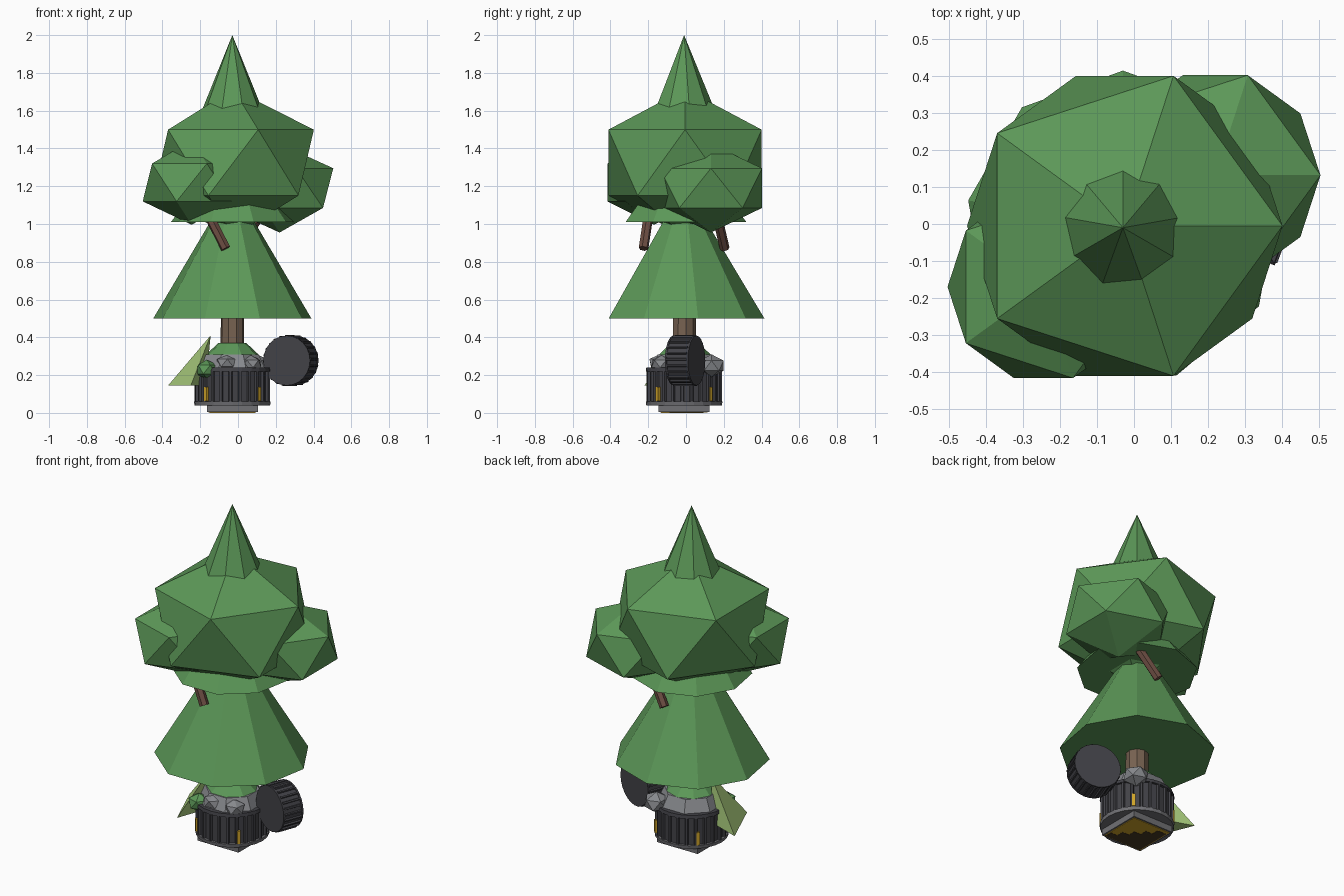
import bpy, bmesh, math
from math import sin, cos, pi
from mathutils import Vector, Matrix

old = bpy.data.objects.get("Cube")
if old:
    bpy.data.objects.remove(old, do_unlink=True)

AX, AY = -0.03, -0.01   # trunk axis


def material(name, r, g, b):
    col = [(c / 255) ** 2.2 for c in (r, g, b)] + [1]
    m = bpy.data.materials.new(name)
    m.use_nodes = True
    m.diffuse_color = col
    m.node_tree.nodes["Principled BSDF"].inputs["Base Color"].default_value = col
    return m


FOLIAGE = material("foliage green", 92, 150, 88)
LEAF = material("pale leaf green", 168, 203, 124)
BARK = material("bark brown", 118, 98, 82)
BRANCH = material("branch brown", 108, 78, 68)
DARK = material("dark grey", 68, 68, 73)
STONE = material("stone grey", 134, 136, 140)
RIM = material("rim grey", 112, 112, 116)
GOLD = material("gold", 205, 162, 45)
UNDER = material("underside brown", 72, 58, 40)


def finish(name, bm, mat, matrix=None):
    if matrix:
        bm.transform(matrix)
    bmesh.ops.recalc_face_normals(bm, faces=bm.faces)
    me = bpy.data.meshes.new(name)
    bm.to_mesh(me)
    bm.free()
    me.materials.append(mat)
    ob = bpy.data.objects.new(name, me)
    bpy.context.collection.objects.link(ob)
    return ob


def frustum(name, mat, n, r0, r1, z0, z1, x=AX, y=AY, turn=pi / 2):
    bm = bmesh.new()
    low = [bm.verts.new((x + r0 * cos(turn + 2 * pi * i / n),
                         y + r0 * sin(turn + 2 * pi * i / n), z0)) for i in range(n)]
    bm.faces.new(low)
    if r1:
        top = [bm.verts.new((x + r1 * cos(turn + 2 * pi * i / n),
                             y + r1 * sin(turn + 2 * pi * i / n), z1)) for i in range(n)]
        bm.faces.new(top)
        for i in range(n):
            j = (i + 1) % n
            bm.faces.new((low[i], low[j], top[j], top[i]))
    else:
        tip = bm.verts.new((x, y, z1))
        for i in range(n):
            bm.faces.new((low[i], low[(i + 1) % n], tip))
    return finish(name, bm, mat)


def blob(name, mat, loc, r, rz, turn=0):
    bm = bmesh.new()
    bmesh.ops.create_icosphere(bm, subdivisions=1, radius=1)
    return finish(name, bm, mat, Matrix.Translation(loc) @ Matrix.Rotation(turn, 4, 'Z')
                  @ Matrix.Diagonal((r, r, rz, 1)))


def box(name, mat, loc, size, turn=0):
    bm = bmesh.new()
    bmesh.ops.create_cube(bm, size=1)
    return finish(name, bm, mat, Matrix.Translation(loc) @ Matrix.Rotation(turn, 4, 'Z')
                  @ Matrix.Diagonal((*size, 1)))


def rod(name, mat, a, b, r, n=6):
    a, b = Vector(a), Vector(b)
    bm = bmesh.new()
    bmesh.ops.create_cone(bm, cap_ends=True, segments=n, radius1=r, radius2=r, depth=(b - a).length)
    rot = (b - a).to_track_quat('Z', 'Y').to_matrix().to_4x4()
    return finish(name, bm, mat, Matrix.Translation((a + b) / 2) @ rot)


def ribbed_drum(name, mat, ribs, r_in, r_out, height, matrix):
    # Closed gear outline extruded along its axis
    bm = bmesh.new()
    outline = []
    for i in range(ribs):
        for k, r in ((0, r_in), (0.6, r_in), (0.68, r_out), (0.92, r_out)):
            a = 2 * pi * (i + k) / ribs
            outline.append(bm.verts.new((r * cos(a), r * sin(a), -height / 2)))
    face = bm.faces.new(outline)
    ext = bmesh.ops.extrude_face_region(bm, geom=[face], use_keep_orig=True)
    bmesh.ops.translate(bm, vec=(0, 0, height),
                        verts=[v for v in ext["geom"] if isinstance(v, bmesh.types.BMVert)])
    return finish(name, bm, mat, matrix)


# Tree: trunk, three foliage tiers and the rounded crown
frustum("trunk", BARK, 9, 0.064, 0.056, 0.3, 1.0)
frustum("lower_foliage", FOLIAGE, 9, 0.425, 0, 0.5, 1.21)
frustum("middle_foliage", FOLIAGE, 9, 0.33, 0, 1.01, 1.45)
frustum("top_foliage", FOLIAGE, 9, 0.205, 0, 1.5, 2.0)
blob("crown", FOLIAGE, (-0.025, -0.005, 1.325), 0.477, 0.39)
blob("right_side_foliage", FOLIAGE, (-0.245, -0.17, 1.22), 0.29, 0.224)
blob("left_side_foliage", FOLIAGE, (0.22, 0.132, 1.19), 0.318, 0.235)
rod("front_branch", BRANCH, (-0.065, -0.225, 0.87), (-0.235, -0.175, 1.2), 0.026)
rod("back_branch", BRANCH, (0.0, 0.205, 0.87), (0.2, 0.135, 1.17), 0.026)

# Drum shaped pot with rims and gold bars
ribbed_drum("pot", DARK, 24, 0.188, 0.2, 0.16, Matrix.Translation((AX, AY, 0.14)))
frustum("pot_lower_rim", RIM, 24, 0.2, 0.203, 0.04, 0.06)
frustum("pot_upper_rim", DARK, 24, 0.203, 0.2, 0.22, 0.24)
for i in range(4):
    a = pi / 4 + i * pi / 2
    box("gold_bar", GOLD, (AX + 0.194 * cos(a), AY + 0.194 * sin(a), 0.1),
        (0.02, 0.018, 0.075), a)

# Square foot with a stepped underside
box("foot", RIM, (AX, AY, 0.023), (0.27, 0.27, 0.038))
box("foot_gold_panel", GOLD, (AX, AY, 0.003), (0.25, 0.25, 0.004))
for i in range(5):
    w = 0.24 - 0.045 * i
    box("foot_dark_step", UNDER, (AX - 0.12 + w / 2, AY - 0.1 + 0.045 * i, 0.001),
        (w, 0.045, 0.002))

# Stones, mound and bush on top of the pot
frustum("stone_collar", STONE, 8, 0.185, 0.15, 0.24, 0.31, turn=pi / 8)
frustum("mound", FOLIAGE, 9, 0.14, 0.075, 0.31, 0.37)
blob("large_stone", STONE, (0.1, 0.135, 0.25), 0.075, 0.06)
blob("small_stone", STONE, (0.07, -0.13, 0.26), 0.06, 0.045, 0.5)
blob("flat_stone", STONE, (-0.06, -0.14, 0.265), 0.06, 0.045, 1)
blob("bush", FOLIAGE, (-0.165, -0.13, 0.23), 0.065, 0.052)

# Ribbed wheel leaning on the left side
axis = Vector((0.35, 0.937, 0))
turn = axis.to_track_quat('Z', 'Y').to_matrix().to_4x4()
ribbed_drum("wheel", DARK, 24, 0.127, 0.136, 0.115, Matrix.Translation((0.28, -0.005, 0.277)) @ turn)
for side in (-1, 1):
    mid = Vector((0.28, -0.005, 0.277)) + axis * 0.06 * side
    rod("wheel_face", DARK, mid - axis * 0.005, mid + axis * 0.005, 0.132, 24)

# Pointed pale leaf on the right side
bm = bmesh.new()
tip, front, back, inner = [bm.verts.new(p) for p in (
    (-0.145, -0.03, 0.41), (-0.25, -0.22, 0.145), (-0.37, 0.07, 0.145), (-0.17, 0.0, 0.145))]
for f in ((tip, front, back), (tip, back, inner), (tip, inner, front), (front, inner, back)):
    bm.faces.new(f)
finish("pale_leaf", bm, LEAF)
